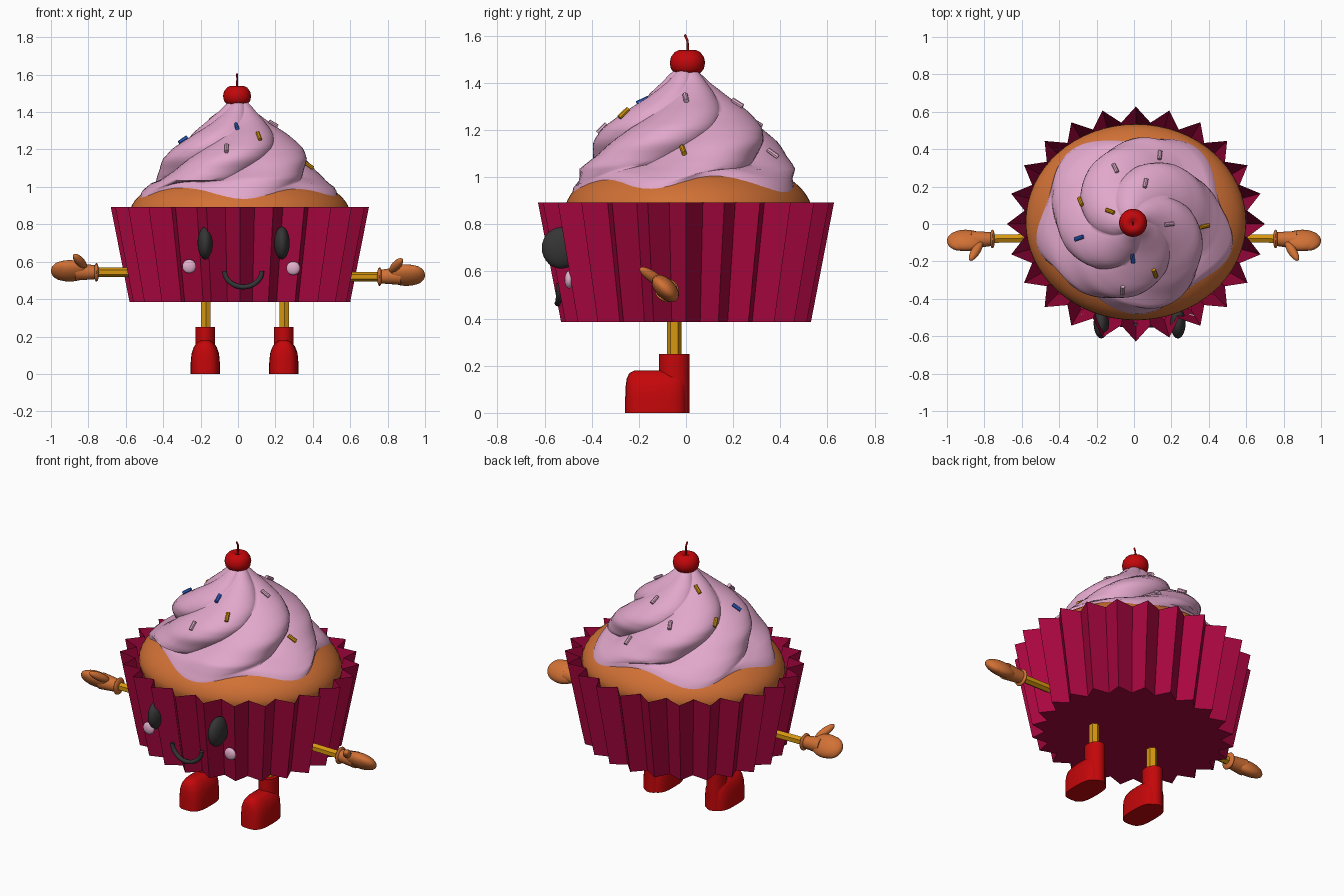
import bpy, bmesh, math
from math import sin, cos, pi, radians, sqrt, exp
from mathutils import Vector, Matrix, Euler
from mathutils.bvhtree import BVHTree

if "Cube" in bpy.data.objects:
    bpy.data.objects.remove(bpy.data.objects["Cube"])


def material(name, r, g, b):
    m = bpy.data.materials.new(name)
    m.diffuse_color = (r, g, b, 1)
    m.use_nodes = True
    m.node_tree.nodes["Principled BSDF"].inputs["Base Color"].default_value = m.diffuse_color
    return m


WRAP = material("raspberry", 0.40, 0.002, 0.050)
CAKE = material("baked orange", 0.64, 0.165, 0.036)
ICING = material("icing pink", 0.76, 0.39, 0.60)
RED = material("red", 0.55, 0.002, 0.003)
GOLD = material("gold", 0.68, 0.31, 0.005)
BLACK = material("charcoal", 0.035, 0.035, 0.035)
BLUE = material("blue", 0.03, 0.13, 0.65)
PALE = material("pale pink", 0.76, 0.43, 0.60)


def finish(name, bm, mat, smooth=True, angle=40):
    bmesh.ops.recalc_face_normals(bm, faces=bm.faces)
    me = bpy.data.meshes.new(name)
    bm.to_mesh(me)
    bm.free()
    ob = bpy.data.objects.new(name, me)
    bpy.context.collection.objects.link(ob)
    me.materials.append(mat)
    if smooth:
        bpy.ops.object.select_all(action='DESELECT')
        ob.select_set(True)
        bpy.context.view_layer.objects.active = ob
        bpy.ops.object.shade_smooth_by_angle(angle=radians(angle))
    return ob


def loft(name, rings, mat, smooth=True, cap_top=True, angle=40):
    """Skin a stack of closed rings, bottom to top."""
    bm = bmesh.new()
    vs = [[bm.verts.new(p) for p in ring] for ring in rings]
    n = len(rings[0])
    for a, b in zip(vs, vs[1:]):
        for i in range(n):
            j = (i + 1) % n
            bm.faces.new((a[i], a[j], b[j], b[i]))
    bm.faces.new(vs[0])
    if cap_top:
        bm.faces.new(vs[-1])
    return finish(name, bm, mat, smooth, angle)


def ring(cx, cy, z, rx, ry, n=32):
    return [(cx + rx * cos(2 * pi * i / n), cy + ry * sin(2 * pi * i / n), z) for i in range(n)]


def add_ball(bm, loc, scale, rot=None, u=24, v=14):
    rot = rot or Matrix.Identity(4)
    m = Matrix.Translation(loc) @ rot @ Matrix.Diagonal((*scale, 1))
    bmesh.ops.create_uvsphere(bm, u_segments=u, v_segments=v, radius=1, matrix=m)


def add_rod(bm, p, q, r1, r2, sides):
    p, q = Vector(p), Vector(q)
    m = Matrix.Translation((p + q) / 2) @ (q - p).to_track_quat('Z', 'Y').to_matrix().to_4x4()
    bmesh.ops.create_cone(bm, cap_ends=True, segments=sides, radius1=r1, radius2=r2,
                          depth=(q - p).length, matrix=m)


def ball(name, loc, scale, mat):
    bm = bmesh.new()
    add_ball(bm, loc, scale)
    return finish(name, bm, mat)


def rod(name, p, q, r, mat, sides=6):
    bm = bmesh.new()
    add_rod(bm, p, q, r, r, sides)
    return finish(name, bm, mat, sides > 6)


def tube(name, pts, r, mat):
    cu = bpy.data.curves.new(name, 'CURVE')
    cu.dimensions = '3D'
    cu.bevel_depth, cu.bevel_resolution, cu.use_fill_caps = r, 2, True
    sp = cu.splines.new('POLY')
    sp.points.add(len(pts) - 1)
    for s, p in zip(sp.points, pts):
        s.co = (*p, 1)
    cu.materials.append(mat)
    ob = bpy.data.objects.new(name, cu)
    bpy.context.collection.objects.link(ob)


# pleated paper cup
TEETH = 24


def pleats(z, rx, ry):
    out = []
    for i in range(TEETH * 2):
        k = 1 if i % 2 == 0 else 0.87
        a = pi * i / TEETH
        out.append((0.01 + k * rx * cos(a), k * ry * sin(a), z))
    return out


loft("paper_cup", [pleats(0.385, 0.59, 0.53), pleats(0.892, 0.69, 0.628)], WRAP,
     smooth=False, cap_top=False)

# cake dome
CX, CY, RX, RY, Z0, H = 0.01, 0.01, 0.59, 0.525, 0.85, 0.25
dome = lambda f: Z0 + H * sqrt(max(0, 1 - f * f))
fr = [sin(radians(a)) for a in range(90, 5, -6)]
loft("cake_top", [ring(CX, CY, 0.80, RX * 0.97, RY * 0.97, 64)] +
     [ring(CX, CY, dome(f), RX * f, RY * f, 64) for f in fr], CAKE)

# swirled icing: five twisted lobes with a scalloped, uneven lower edge
SEG = 120
BASE = 55
dip = lambda deg, mid, wide: exp(-(((deg - mid + 180) % 360 - 180) / wide) ** 2)
profile = [(1.035, .44), (1.09, .40), (1.15, .375), (1.21, .33), (1.28, .25),
           (1.34, .17), (1.40, .10), (1.44, .062), (1.465, .035)]
rows = []
for (za, ra), (zb, rb) in zip(profile, profile[1:]):
    rows += [(za + (zb - za) * k / 3, ra + (rb - ra) * k / 3) for k in range(3)]
rows.append(profile[-1])
rings = []
for shrink, lift, turn in ((1.0, -0.015, 0), (0.985, 0.014, 2), (0.945, 0.02, 9)):
    pts = []
    for i in range(SEG):
        b = 2 * pi * i / SEG
        a = b + radians(BASE + turn)
        deg = math.degrees(a) - turn
        f = 0.89 + 0.055 * cos(5 * b) - 0.06 * dip(deg, 5, 25) - 0.05 * dip(deg, 215, 15)
        f *= shrink
        pts.append((CX + RX * f * cos(a), CY + RY * f * sin(a), dome(f) + lift))
    rings.append(pts)
for z, r in rows:
    phase = radians(BASE + 145 * (z - 0.96) / 0.5)
    pts = []
    for i in range(SEG):
        b = 2 * pi * i / SEG          # grid lines follow the twist
        k = r * (1 + 0.18 * (abs(cos(2.5 * b)) ** 0.9 - 0.62))
        x, y = k * cos(b + phase), k * sin(b + phase)
        f = sqrt(((x - CX) / RX) ** 2 + ((y - CY) / RY) ** 2)
        pts.append((x, y, max(z, dome(f) + 0.014) if z < 1.1 else z))
    rings.append(pts)
icing = loft("icing_swirl", rings, ICING, angle=60)
tree = BVHTree.FromPolygons([v.co for v in icing.data.vertices],
                            [p.vertices[:] for p in icing.data.polygons])

# sprinkles dropped onto the icing, lying down the slope
sprinkles = [(-.005, -.18, BLUE), (-.29, -.075, BLUE), (.11, -.26, GOLD), (.375, -.01, GOLD),
             (-.28, .12, GOLD), (-.125, .065, GOLD), (-.06, -.35, PALE), (.185, 0, PALE),
             (.06, .215, PALE), (.135, .365, PALE), (-.10, .295, PALE)]
for i, (x, y, mat) in enumerate(sprinkles):
    hit, nor, _, _ = tree.ray_cast(Vector((x, y, 2)), Vector((0, 0, -1)))
    out = Vector((x, y, 0)).normalized()
    d = (out - nor * out.dot(nor)).normalized() * 0.027
    c = hit + nor * 0.007
    rod(f"sprinkle_{i + 1}", c - d, c + d, 0.011, mat, 8)

# cherry and stem
cherry = [(1.433, .03), (1.442, .055), (1.46, .07), (1.485, .075), (1.51, .07), (1.53, .055),
          (1.539, .038), (1.535, .02), (1.525, .006)]
loft("cherry", [ring(-.005, .006, z, r, r) for z, r in cherry], RED, angle=70)
tube("cherry_stem", [(-.005, .004, 1.52), (-.005, .008, 1.55), (-.004, .006, 1.58),
                     (-.006, -.005, 1.605)], 0.005, RED)

# face
FX = 0.03
for side, s in (("left", -1), ("right", 1)):
    ball(f"eye_{side}", (FX + s * 0.205, -0.53, 0.70), (0.041, 0.082, 0.088), BLACK)
    ball(f"cheek_{side}", (0.017 + s * 0.278, -0.497, 0.57 - s * 0.005), (0.037, 0.018, 0.037), PALE)
mouth = []
for i in range(17):
    a = pi + pi * i / 16
    mouth.append((FX - 0.002 + 0.10 * cos(a), -0.545 + 0.008 * abs(cos(a)), 0.55 + 0.085 * sin(a)))
tube("mouth", mouth, 0.013, BLACK)

# legs and boots
for side, x in (("left", -0.175), ("right", 0.245)):
    rod(f"leg_{side}", (x + .003, -.05, .2), (x + .003, -.05, .45), 0.03, GOLD)
    loft(f"boot_shaft_{side}", [ring(x, -.05, z, .053, .065, 24) for z in (0, .25)], RED)
    foot = []
    for z, kx, ky in ((0, 1, 1), (.06, 1, 1), (.11, .94, .99), (.145, .78, .95), (.168, .56, .87), (.18, .3, .7)):
        pts = []
        for i in range(24):
            a = 2 * pi * i / 24
            px = math.copysign(abs(cos(a)) ** 0.65, cos(a)) * 0.078 * kx
            py = math.copysign(abs(sin(a)) ** 0.65, sin(a)) * 0.13 * ky
            pts.append((x + px, -0.128 + py, z))
        foot.append(pts)
    loft(f"boot_foot_{side}", foot, RED, angle=50)

# arms and mittens
for side, s, z in (("left", -1, 0.543), ("right", 1, 0.52)):
    rod(f"arm_{side}", (s * 0.55, -.075, z), (s * 0.79, -.08, z), 0.025, GOLD)
    bm = bmesh.new()
    tilt = Euler((radians(45), 0, 0)).to_matrix().to_4x4()
    add_ball(bm, (s * 0.90, -.088, z + .008), (.10, .042, .07), tilt)
    add_ball(bm, (s * 0.93, -.09, z + .008), (.07, .036, .066), tilt)
    add_rod(bm, (s * 0.755, -.08, z), (s * 0.87, -.085, z + .004), .036, .048, 20)
    add_ball(bm, (s * 0.757, -.08, z), (.014, .05, .05))
    p, q = Vector((s * 0.815, -.095, z + .025)), Vector((s * 0.875, -.192, z + .092))
    add_ball(bm, (p + q) / 2, (.024, .024, (q - p).length / 2 + .004),
             (q - p).to_track_quat('Z', 'Y').to_matrix().to_4x4(), 16, 10)
    finish(f"mitten_{side}", bm, CAKE, angle=50)
